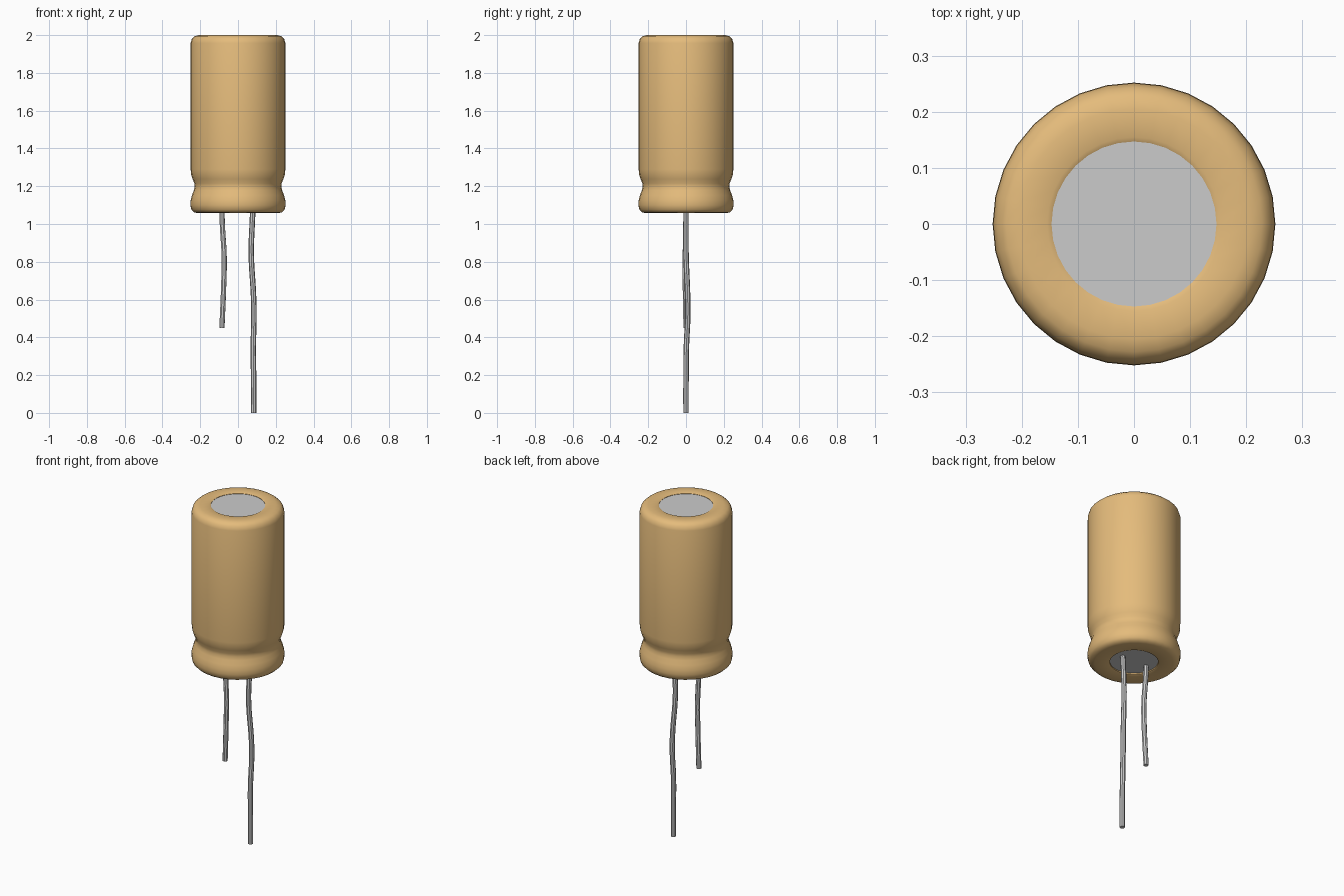
import bpy, bmesh, math

if "Cube" in bpy.data.objects:
    bpy.data.objects.remove(bpy.data.objects["Cube"])

SIDES = 32


def material(name, color):
    m = bpy.data.materials.new(name)
    m.diffuse_color = color
    m.use_nodes = True
    m.node_tree.nodes["Principled BSDF"].inputs["Base Color"].default_value = m.diffuse_color
    return m


def finish(obj, angle=40, mat=None):
    if mat:
        obj.data.materials.append(mat)
    bpy.ops.object.select_all(action='DESELECT')
    obj.select_set(True)
    bpy.context.view_layer.objects.active = obj
    bpy.ops.object.shade_smooth_by_angle(angle=math.radians(angle))


def lathe(name, profile, mat=None):
    """Spin an (r, z) profile about z; a radius of 0 closes to a point."""
    bm = bmesh.new()
    verts = [bm.verts.new((r, 0, z)) for r, z in profile]
    edges = [bm.edges.new(p) for p in zip(verts, verts[1:])]
    bmesh.ops.spin(bm, geom=verts + edges, axis=(0, 0, 1), cent=(0, 0, 0),
                   angle=math.tau, steps=SIDES, use_duplicate=False)
    bmesh.ops.remove_doubles(bm, verts=bm.verts, dist=1e-5)
    bmesh.ops.recalc_face_normals(bm, faces=bm.faces)
    me = bpy.data.meshes.new(name)
    bm.to_mesh(me)
    bm.free()
    obj = bpy.data.objects.new(name, me)
    bpy.context.collection.objects.link(obj)
    finish(obj, mat=mat)


def lead(name, points):
    """Round wire through the given points, slightly tapered at the tip."""
    cu = bpy.data.curves.new(name, 'CURVE')
    cu.dimensions = '3D'
    cu.bevel_depth = 0.0145
    cu.bevel_resolution = 2
    cu.use_fill_caps = True
    cu.resolution_u = 5
    sp = cu.splines.new('BEZIER')
    sp.bezier_points.add(len(points) - 1)
    for bp, co in zip(sp.bezier_points, points):
        bp.co = co
        bp.handle_left_type = bp.handle_right_type = 'AUTO'
    tmp = bpy.data.objects.new(name + "_path", cu)
    bpy.context.collection.objects.link(tmp)
    dg = bpy.context.evaluated_depsgraph_get()
    me = bpy.data.meshes.new_from_object(tmp.evaluated_get(dg))
    bpy.data.objects.remove(tmp)
    obj = bpy.data.objects.new(name, me)
    bpy.context.collection.objects.link(obj)
    finish(obj)


orange = material("orange_sleeve", (0.78, 0.50, 0.20, 1))

# Wrapped sleeve: rounded rims, crimped groove near the bottom, folded-in lips
lathe("sleeve", [
    (0.147, 1.985), (0.147, 1.996), (0.155, 2.0), (0.205, 2.0),
    (0.228, 1.995), (0.244, 1.981), (0.251, 1.958),
    (0.251, 1.29), (0.248, 1.262), (0.240, 1.238), (0.231, 1.215),
    (0.229, 1.198), (0.234, 1.178), (0.244, 1.152), (0.251, 1.125),
    (0.252, 1.10), (0.247, 1.076), (0.233, 1.062), (0.212, 1.057),
    (0.140, 1.057), (0.131, 1.061), (0.131, 1.075)], orange)

# Metal can end on top and rubber seal underneath
lathe("top_cap", [(0.0, 1.994), (0.149, 1.994), (0.149, 1.975)])
lathe("bottom_seal", [(0.0, 1.068), (0.134, 1.068), (0.134, 1.085)])

# Slightly bent wire leads
lead("short_lead", [(-0.085, 0, 1.08), (-0.083, -0.001, 1.0), (-0.073, -0.004, 0.82),
                    (-0.075, -0.004, 0.70), (-0.085, 0, 0.45)])
lead("long_lead", [(0.079, 0, 1.08), (0.075, 0, 1.0), (0.070, 0, 0.85),
                   (0.083, 0.009, 0.60), (0.084, 0.009, 0.50),
                   (0.081, 0.002, 0.35), (0.083, 0, 0.15), (0.083, 0, 0.0)])
